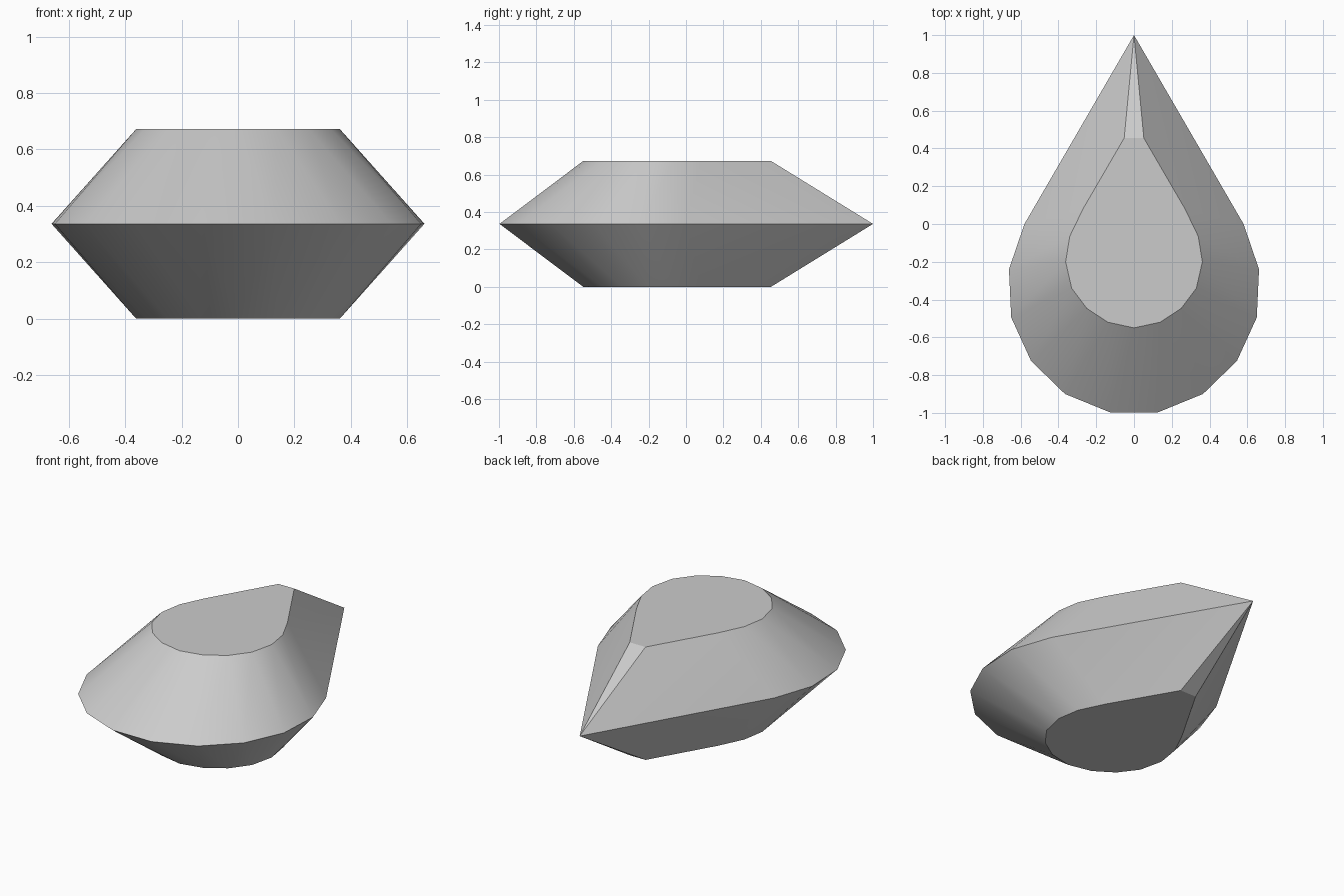
import bpy
import bmesh
import math

if "Cube" in bpy.data.objects:
    bpy.data.objects.remove(bpy.data.objects["Cube"], do_unlink=True)

HEIGHT = 0.672

# Left half outlines, from the pointed back round to the front
GIRDLE = [(0, 1), (0.58, 0), (0.662, -0.24), (0.65, -0.495),
          (0.545, -0.725), (0.365, -0.9), (0.127, -0.997)]
TABLE = [(0.052, 0.455), (0.27, 0.08), (0.34, -0.065), (0.362, -0.2),
         (0.33, -0.34), (0.25, -0.447), (0.138, -0.52), (0, -0.55)]


def make_material(name, value):
    mat = bpy.data.materials.new(name)
    mat.use_nodes = True
    color = (value, value, value, 1)
    mat.diffuse_color = color
    mat.node_tree.nodes["Principled BSDF"].inputs["Base Color"].default_value = color
    return mat


def add_ring(bm, outline, z):
    """Return matching left and right vertex lists, sharing those on the centre line."""
    left = [bm.verts.new((x, y, z)) for x, y in outline]
    right = [bm.verts.new((-x, y, z)) if x else v for (x, y), v in zip(outline, left)]
    return left, right


bm = bmesh.new()
girdle = add_ring(bm, GIRDLE, HEIGHT / 2)

# Crown above the girdle and pavilion below it
for z in (HEIGHT, 0):
    table = add_ring(bm, TABLE, z)
    for outer, inner in zip(girdle, table):
        # Long flat facet beside the point
        bm.faces.new((outer[0], outer[1], inner[1], inner[0]))
        # Alternating facets round the curved end
        for k in range(1, len(outer)):
            bm.faces.new((outer[k], inner[k], inner[k + 1]))
            if k + 1 < len(outer):
                bm.faces.new((outer[k], outer[k + 1], inner[k + 1]))
    # Narrow facet at the point, wide facet at the front, flat table
    bm.faces.new((girdle[0][0], table[0][0], table[1][0]))
    bm.faces.new((girdle[0][-1], girdle[1][-1], table[0][-1]))
    bm.faces.new(table[0] + table[1][-2::-1])

bmesh.ops.recalc_face_normals(bm, faces=bm.faces)
mesh = bpy.data.meshes.new("pear_cut_gem")
bm.to_mesh(mesh)
bm.free()

gem = bpy.data.objects.new("pear_cut_gem", mesh)
bpy.context.collection.objects.link(gem)
mesh.materials.append(make_material("light grey", 0.6))

# Soft shading round the curve, crisp girdle and table edges
bpy.context.view_layer.objects.active = gem
gem.select_set(True)
bpy.ops.object.shade_smooth_by_angle(angle=math.radians(30))
